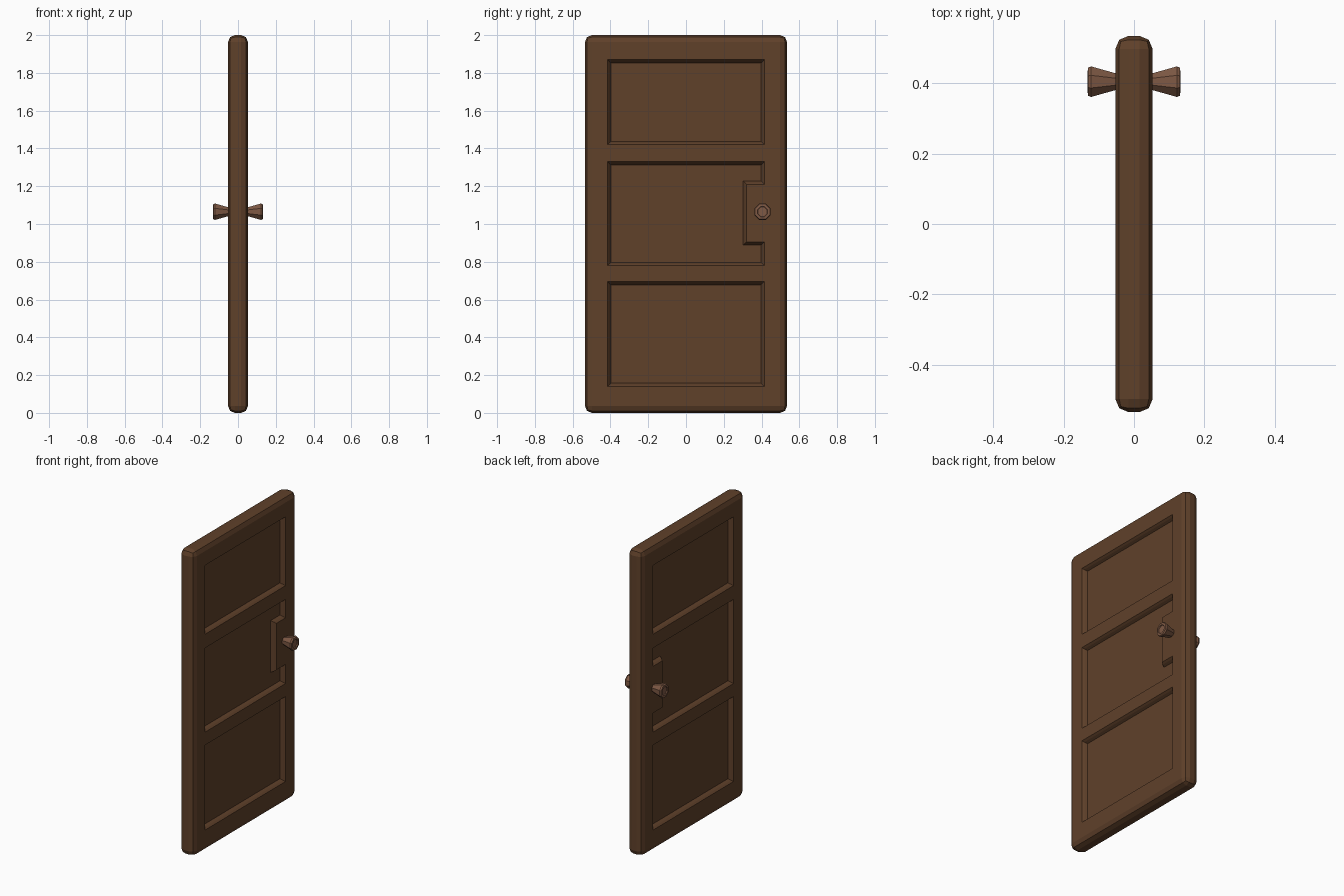
import bpy, bmesh, math
from mathutils import Matrix, Vector

if "Cube" in bpy.data.objects:
    bpy.data.objects.remove(bpy.data.objects["Cube"])

HALF_T = 0.053   # half thickness of the door


def material(name, rgb):
    m = bpy.data.materials.new(name)
    m.diffuse_color = (*rgb, 1)
    m.use_nodes = True
    m.node_tree.nodes["Principled BSDF"].inputs["Base Color"].default_value = m.diffuse_color
    return m


wood = material("dark_wood", (0.115, 0.052, 0.023))
knob_wood = material("knob_wood", (0.21, 0.10, 0.058))


def make_object(name, bm, mat):
    bmesh.ops.recalc_face_normals(bm, faces=bm.faces)
    me = bpy.data.meshes.new(name)
    bm.to_mesh(me)
    bm.free()
    me.materials.append(mat)
    ob = bpy.data.objects.new(name, me)
    bpy.context.collection.objects.link(ob)
    return ob


def loft(bm, rings):
    """Skin a list of equal-length rings and cap both ends."""
    rings = [[bm.verts.new(p) for p in r] for r in rings]
    n = len(rings[0])
    for a, b in zip(rings, rings[1:]):
        for i in range(n):
            j = (i + 1) % n
            bm.faces.new((a[i], a[j], b[j], b[i]))
    bm.faces.new(rings[0])
    bm.faces.new(rings[-1])


def inset(points, d):
    """Offset a counter-clockwise right-angled outline inwards by d."""
    out = []
    for i, p in enumerate(points):
        a = (Vector(p) - Vector(points[i - 1])).normalized()
        b = (Vector(points[(i + 1) % len(points)]) - Vector(p)).normalized()
        q = Vector(p) + d * (Vector((-a.y, a.x)) + Vector((-b.y, b.x)))
        out.append((q.x, q.y))
    return out


def rect(z0, z1, w=0.415):
    return [(-w, z0), (w, z0), (w, z1), (-w, z1)]


# Door slab with rounded edges
bm = bmesh.new()
bmesh.ops.create_cube(bm, size=1, matrix=Matrix.Translation((0, 0, 1.0))
                      @ Matrix.Diagonal((2 * HALF_T, 1.07, 2.0, 1)))
bmesh.ops.bevel(bm, geom=bm.edges[:], offset=0.037, segments=2,
                profile=0.5, affect='EDGES')
door = make_object("door_slab", bm, wood)

# Panel outlines (y, z); the middle one steps around the knob plate
middle = [(-0.415, 0.78), (0.415, 0.78), (0.415, 0.905), (0.32, 0.905),
          (0.32, 1.21), (0.415, 1.21), (0.415, 1.33), (-0.415, 1.33)]
panels = [rect(0.14, 0.695), middle, rect(1.42, 1.87)]

# Moulded recesses on both faces: (inset, depth)
moulding = [(0, -0.02), (0, 0), (0.009, 0.012), (0.017, 0.029)]
bm = bmesh.new()
for side in (-1, 1):
    for outline in panels:
        loft(bm, [[(side * (HALF_T - depth), y, z) for y, z in inset(outline, d)]
                  for d, depth in moulding])
cutter = make_object("panel_cutter", bm, wood)
cutter.hide_render = True

mod = door.modifiers.new("panels", 'BOOLEAN')
mod.operation = 'DIFFERENCE'
mod.solver = 'EXACT'
mod.object = cutter
bpy.context.view_layer.update()
cut = bpy.data.meshes.new_from_object(
    door.evaluated_get(bpy.context.evaluated_depsgraph_get()))
door.modifiers.clear()
door.data = cut
bpy.data.objects.remove(cutter)

# Flared eight-sided knobs: (distance from centre, radius)
profile = [(0.04, 0.022), (0.122, 0.047), (0.131, 0.043), (0.132, 0.029), (0.126, 0.026)]
for side, label in ((-1, "left"), (1, "right")):
    bm = bmesh.new()
    loft(bm, [[(side * x, 0.405 + r * math.cos(a), 1.065 + r * math.sin(a))
               for a in [math.pi * (k + 0.5) / 4 for k in range(8)]]
              for x, r in profile])
    make_object("knob_" + label, bm, knob_wood)
